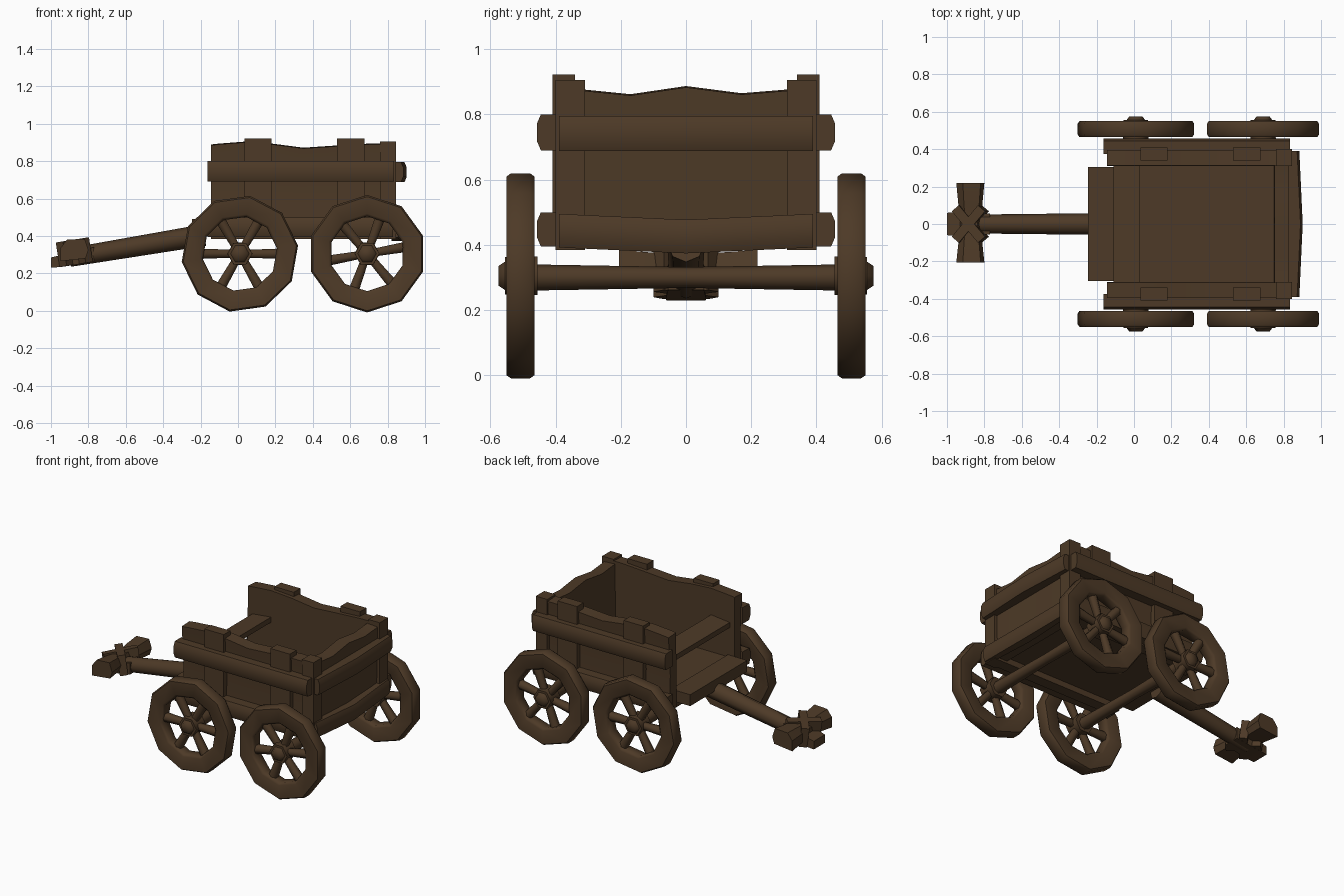
import bpy, bmesh, math
from mathutils import Matrix, Vector

if "Cube" in bpy.data.objects:
    bpy.data.objects.remove(bpy.data.objects["Cube"])

wood = bpy.data.materials.new("dark brown wood")
wood.diffuse_color = (0.075, 0.042, 0.020, 1)
wood.use_nodes = True
wood.node_tree.nodes["Principled BSDF"].inputs["Base Color"].default_value = wood.diffuse_color


def finish(bm, name, angle=40):
    bmesh.ops.recalc_face_normals(bm, faces=bm.faces[:])
    me = bpy.data.meshes.new(name)
    bm.to_mesh(me)
    bm.free()
    me.materials.append(wood)
    ob = bpy.data.objects.new(name, me)
    bpy.context.collection.objects.link(ob)
    bpy.ops.object.select_all(action='DESELECT')
    ob.select_set(True)
    bpy.context.view_layer.objects.active = ob
    if angle:
        bpy.ops.object.shade_smooth_by_angle(angle=math.radians(angle))
    return ob


def loft(name, rings, angle=40, closed=False):
    """Skin a list of equal-length point rings, capping the ends unless closed."""
    bm = bmesh.new()
    vs = [[bm.verts.new(p) for p in r] for r in rings]
    n, m = len(vs), len(vs[0])
    for i in range(n if closed else n - 1):
        a, b = vs[i], vs[(i + 1) % n]
        for j in range(m):
            k = (j + 1) % m
            bm.faces.new((a[j], a[k], b[k], b[j]))
    if not closed:
        bm.faces.new(vs[0])
        bm.faces.new(vs[-1])
    return finish(bm, name, angle)


def box(name, x, y, z, angle=0):
    return loft(name, [[(x[0], y[0], h), (x[1], y[0], h), (x[1], y[1], h), (x[0], y[1], h)]
                       for h in z], angle)


def rod(name, a, b, r1, r2, sides=6):
    a, b = Vector(a), Vector(b)
    q = (b - a).to_track_quat('Z', 'Y')
    ring = lambda c, r: [c + q @ Vector((r * math.cos(t), r * math.sin(t), 0))
                         for t in (2 * math.pi * i / sides for i in range(sides))]
    return loft(name, [ring(a, r1), ring(b, r2)], 61)


def rail_section(d0, d1, z0, z1):
    """Bar cross-section with chamfered outer edges: (outward distance, height)."""
    c = 0.028
    return [(d0, z0), (d1 - 0.012, z0), (d1, z0 + c), (d1, z1 - c), (d1 - 0.012, z1), (d0, z1)]


# Wheels: ten-sided rims, six spokes, hexagonal hubs
def wheel(cx, side, turn):
    cz = 0.305
    rim = []
    prof = [(0.200, 0.478), (0.215, 0.465), (0.305, 0.465), (0.314, 0.478),
            (0.314, 0.537), (0.305, 0.55), (0.215, 0.55), (0.200, 0.537)]
    for i in range(10):
        t = math.radians(turn + 18 + 36 * i + 36 * 0.5 - 18)
        rim.append([(cx + r * math.cos(t), side * y, cz + r * math.sin(t)) for r, y in prof])
    loft("wheel_rim", rim, 50, True)
    for i in range(6):
        t = math.radians(turn + 10 + 60 * i)
        d = Vector((math.cos(t), 0, math.sin(t)))
        c = Vector((cx, side * 0.508, cz))
        rod("wheel_spoke", c + d * 0.03, c + d * 0.22, 0.024, 0.032, 6)
    rod("wheel_hub", (cx, side * 0.455, cz), (cx, side * 0.555, cz), 0.068, 0.066, 6)
    rod("hub_cap", (cx, side * 0.555, cz), (cx, side * 0.575, cz), 0.05, 0.035, 6)


for cx, turn in ((0.01, -10), (0.69, 0)):
    for side in (-1, 1):
        wheel(cx, side, turn)
        rod("axle", (cx, 0, 0.3), (cx, side * 0.47, 0.3), 0.032, 0.04, 8)

# Side walls with a wavy, slightly flared top edge
top = [(-0.145, 0.885), (-0.10, 0.89), (0.03, 0.90), (0.18, 0.89), (0.35, 0.868),
       (0.53, 0.88), (0.70, 0.89), (0.80, 0.89), (0.83, 0.90)]
for s in (-1, 1):
    loft("side_wall", [[(x, s * 0.31, 0.385), (x, s * 0.385, 0.385), (x, s * 0.375, 0.62),
                        (x, s * 0.395, h), (x, s * 0.312, h + 0.004)] for x, h in top], 30)
    # Raised posts on the wall
    for px in (0.035, 0.53):
        box("wall_post", (px, px + 0.145), sorted((s * 0.34, s * 0.41)), (0.4, 0.922))
    # Side rails
    for nm, z0, z1, x1 in (("upper_side_rail", 0.69, 0.80, 0.835), ("lower_side_rail", 0.395, 0.50, 0.83)):
        sec = rail_section(0.375, 0.457, z0, z1)
        loft(nm, [[(x, s * d, z) for d, z in sec] for x in (-0.162, x1)], 50)
    # Rear corner posts
    box("corner_post", (0.76, 0.845), sorted((s * 0.31, s * 0.40)), (0.385, 0.905))

# Back wall
back = [(-0.33, 0.878), (-0.17, 0.862), (0, 0.887), (0.17, 0.865), (0.33, 0.878)]
loft("back_wall", [[(0.745, y, 0.40), (0.82, y, 0.40), (0.83, y, h - 0.004), (0.75, y, h)]
                   for y, h in back], 30)

# Back rails, bowed outward in the middle
for nm, z0, z1, dip, out in (("upper_back_rail", 0.688, 0.795, 0.0, 0.902),
                             ("lower_back_rail", 0.392, 0.495, -0.018, 0.885)):
    rings = []
    for y, f in ((-0.39, 0), (0, 1), (0.39, 0)):
        sec = rail_section(0.82, out - 0.018 * (1 - f), z0 + dip * f, z1 + dip * f)
        rings.append([(x, y, z) for x, z in sec])
    loft(nm, rings, 50)

# Floor and seat plank
box("floor", (-0.11, 0.76), (-0.32, 0.32), (0.425, 0.475))
box("front_footboard", (-0.245, -0.10), (-0.305, 0.305), (0.415, 0.492))
loft("seat_plank", [[(-0.11, y, 0.675), (0.03, y, 0.69), (0.03, y, 0.725), (-0.11, y, 0.71)]
                    for y in (-0.32, 0.32)], 0)

# Pulling tongue with end block
rod("tongue", (-0.90, 0, 0.285), (-0.18, 0, 0.405), 0.05, 0.058, 8).scale.z = 1.0
loft("tongue_end", [[(x, -w, z0), (x, w, z0), (x, w, z1), (x, -w, z1)] for x, w, z0, z1 in
                    ((-1.0, 0.06, 0.23, 0.285), (-0.94, 0.062, 0.235, 0.30),
                     (-0.77, 0.055, 0.262, 0.34))], 0)

# Cross handle, pinched towards the middle
hand = [(-0.205, 1.0), (-0.10, 0.85), (-0.05, 0.72), (0.05, 0.72), (0.10, 0.85), (0.22, 1.0)]
sec = [(-0.075, -0.06), (0.06, -0.045), (0.075, 0.0), (0.055, 0.06), (-0.04, 0.055), (-0.075, 0.01)]
loft("cross_handle", [[(-0.875 + f * x, y, 0.325 + f * z) for x, z in sec] for y, f in hand], 30)

# Crossed bindings around the handle joint
for a in (-1, 1):
    m = Matrix.Translation((-0.875, 0, 0.312)) @ Matrix.Rotation(math.radians(9), 4, 'Y').inverted() \
        @ Matrix.Rotation(a * math.radians(50), 4, 'Z')
    loft("binding", [[m @ Vector((x, y, z)) for x, y in ((-0.11, -0.025), (0.11, -0.025),
                      (0.11, 0.025), (-0.11, 0.025))] for z in (-0.065, 0.068)], 0)
